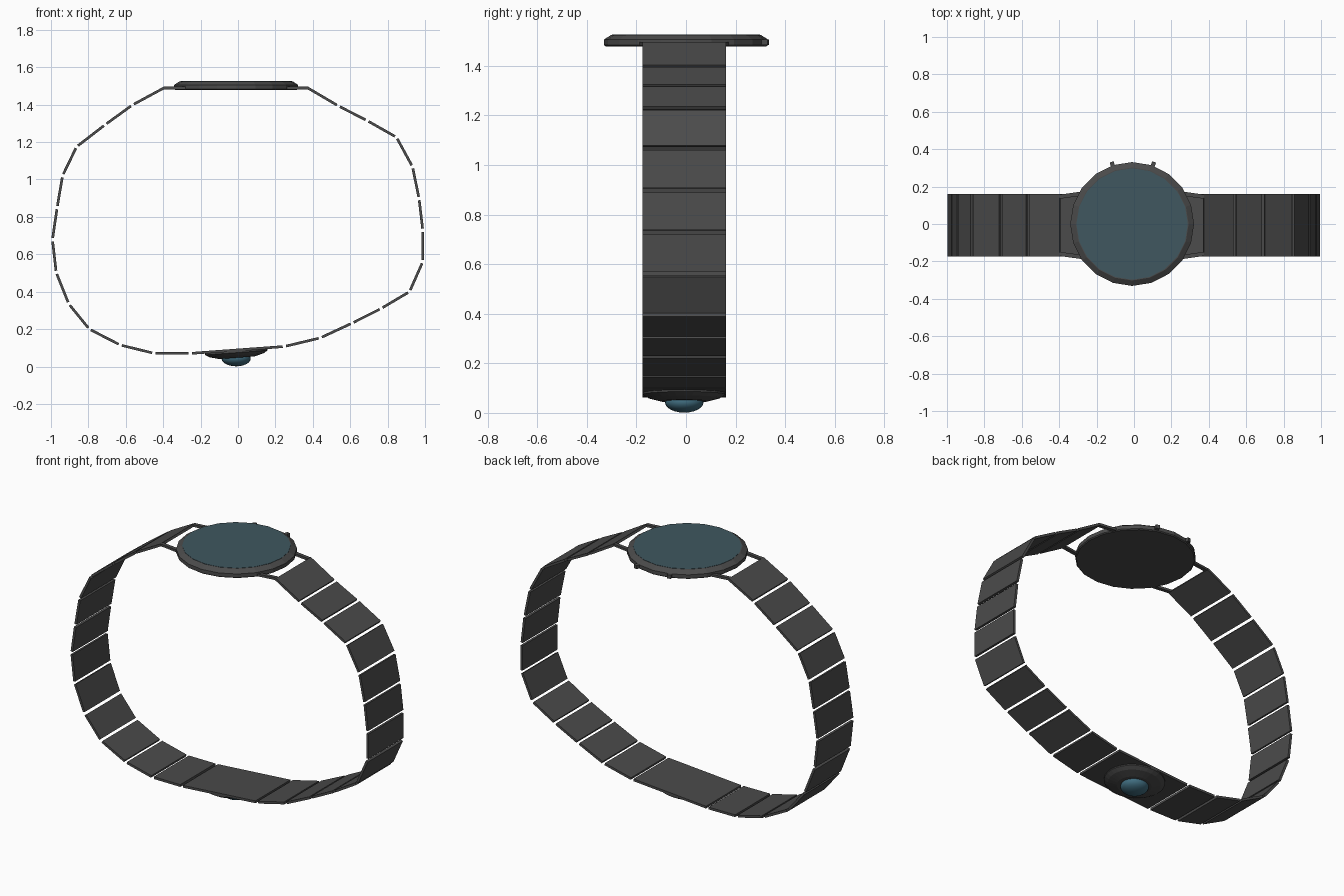
import bpy, bmesh, math
from mathutils import Matrix, Vector

if "Cube" in bpy.data.objects:
    bpy.data.objects.remove(bpy.data.objects["Cube"])

CY = -0.007          # band centre line in y
WX = -0.01           # watch and clasp centre in x


def material(name, rgb):
    m = bpy.data.materials.new(name)
    m.diffuse_color = (*rgb, 1)
    m.use_nodes = True
    m.node_tree.nodes["Principled BSDF"].inputs["Base Color"].default_value = m.diffuse_color
    return m


BAND = material("dark_metal", (0.07, 0.07, 0.07))
SCREEN = material("screen_glass", (0.05, 0.095, 0.115))
LENS = material("lens_glass", (0.05, 0.15, 0.21))


def finish(name, bm, mat, matrix=None):
    bmesh.ops.recalc_face_normals(bm, faces=bm.faces)
    me = bpy.data.meshes.new(name)
    bm.to_mesh(me)
    bm.free()
    ob = bpy.data.objects.new(name, me)
    bpy.context.collection.objects.link(ob)
    me.materials.append(mat)
    if matrix:
        ob.matrix_world = matrix
    return ob


def box(name, size, matrix, mat=BAND):
    bm = bmesh.new()
    bmesh.ops.create_cube(bm, size=1)
    bmesh.ops.scale(bm, vec=size, verts=bm.verts)
    return finish(name, bm, mat, matrix)


def lathe(name, profile, sides, mat, matrix):
    """Stack of rings (radius, z), capped at both ends."""
    bm = bmesh.new()
    rings = [[bm.verts.new((r * math.cos(2 * math.pi * i / sides),
                            r * math.sin(2 * math.pi * i / sides), z))
              for i in range(sides)] for r, z in profile]
    for a, b in zip(rings, rings[1:]):
        for i in range(sides):
            j = (i + 1) % sides
            bm.faces.new((a[i], a[j], b[j], b[i]))
    bm.faces.new(rings[0])
    bm.faces.new(rings[-1])
    return finish(name, bm, mat, matrix)


def bar(name, a, b, width, thick):
    """Box running from a to b."""
    a, b = Vector(a), Vector(b)
    x = (b - a).normalized()
    z = x.cross(Vector((0, 1, 0))).normalized()
    y = z.cross(x)
    rot = Matrix((x, y, z)).transposed().to_4x4()
    return box(name, ((b - a).length, width, thick),
               Matrix.Translation((a + b) / 2) @ rot)


# band links: joints run anticlockwise from the left lug to the right lug
JOINTS = [(-.395, 1.49), (-.565, 1.398), (-.71, 1.293), (-.863, 1.175),
          (-.938, 1.02), (-.967, .85), (-.992, .678), (-.972, .503),
          (-.905, .335), (-.795, .2), (-.63, .115), (-.45, .071),
          (-.255, .07), (.248, .107), (.44, .153), (.61, .232), (.765, .31),
          (.917, .4), (.988, .56), (.988, .728), (.968, .898), (.933, 1.068),
          (.847, 1.226), (.69, 1.315), (.537, 1.393), (.372, 1.49)]
GAP = 0.009
for i, (p, q) in enumerate(zip(JOINTS, JOINTS[1:])):
    p, q = Vector((p[0], CY, p[1])), Vector((q[0], CY, q[1]))
    d = (q - p).normalized()
    first, last = i == 0, i == len(JOINTS) - 2
    p = p if first else p + d * GAP
    q = q if last else q - d * GAP
    bar("clasp_plate" if i == 12 else "band_link", p, q, 0.335, 0.014)

# watch case with chamfered rim, and screen
lathe("watch_case", [(0.325, 1.479), (0.331, 1.484), (0.331, 1.506),
                     (0.302, 1.525)], 20, BAND, Matrix.Translation((WX, 0, 0)))
lathe("screen", [(0.298, 1.515), (0.298, 1.5265)], 20, SCREEN,
      Matrix.Translation((WX, 0, 0)))

# lugs joining case and band
for end_x, in_x in ((-0.398, -0.26), (0.374, 0.24)):
    for s in (-1, 1):
        bar("lug", (end_x, CY + s * 0.153, 1.489), (in_x, CY + s * 0.172, 1.489),
            0.022, 0.014)

# side buttons
for x, a in ((-0.112, 0.3), (0.1, -0.3)):
    box("side_button", (0.022, 0.05, 0.022),
        Matrix.Translation((x, 0.308, 1.496)) @ Matrix.Rotation(a, 4, 'Z'))

# clasp disc, tilted with its plate, and lens dome beneath
tilt = Matrix.Translation((WX, CY, 0.086)) @ Matrix.Rotation(-math.atan2(.037, .503), 4, 'Y')
lathe("clasp_disc", [(0.168, 0), (0.168, -0.012), (0.145, -0.026),
                     (0.095, -0.039)], 28, BAND, tilt)
bm = bmesh.new()
bmesh.ops.create_uvsphere(bm, u_segments=24, v_segments=12, radius=1)
bmesh.ops.scale(bm, vec=(0.078, 0.078, 0.042), verts=bm.verts)
lens = finish("lens_dome", bm, LENS, Matrix.Translation((WX, CY, 0.043)))
for poly in lens.data.polygons:
    poly.use_smooth = True
